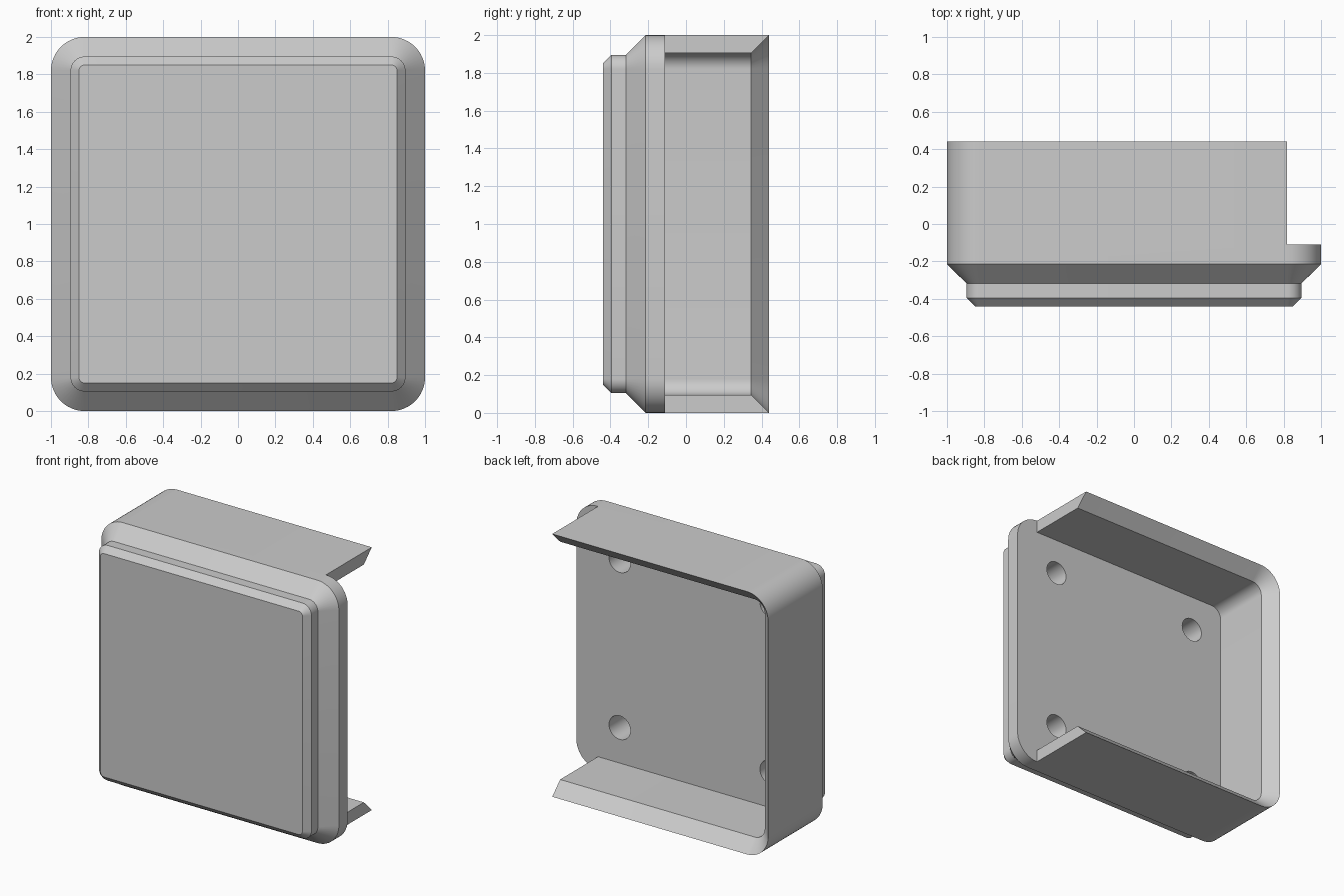
import bpy
import bmesh
from math import cos, sin, pi, radians
from mathutils import Matrix

cube = bpy.data.objects.get("Cube")
if cube:
    bpy.data.objects.remove(cube, do_unlink=True)

grey = bpy.data.materials.new("light_grey")
grey.use_nodes = True
grey.diffuse_color = (0.6, 0.6, 0.6, 1)
grey.node_tree.nodes["Principled BSDF"].inputs["Base Color"].default_value = grey.diffuse_color


def add_object(name, bm):
    bmesh.ops.recalc_face_normals(bm, faces=bm.faces[:])
    mesh = bpy.data.meshes.new(name)
    bm.to_mesh(mesh)
    bm.free()
    mesh.materials.append(grey)
    obj = bpy.data.objects.new(name, mesh)
    bpy.context.collection.objects.link(obj)
    return obj


def rounded_ring(bm, half, radius, y, steps=12):
    """Rounded square in the xz plane, centred at z = 1."""
    ring = []
    core = half - radius
    for quarter, (sx, sz) in enumerate([(1, 1), (-1, 1), (-1, -1), (1, -1)]):
        for i in range(steps + 1):
            a = (quarter + i / steps) * pi / 2
            ring.append(bm.verts.new((sx * core + radius * cos(a), y,
                                      1 + sz * core + radius * sin(a))))
    return ring


# Box: stepped front, straight sides, bevelled back rim, open pocket
FLOOR, RIM = -0.11, 0.44
WALL, CORNER = 0.095, 0.18
profile = [  # inset from the outer outline, y
    (0.15, -0.44), (0.105, -0.395), (0.105, -0.318), (0, -0.215),
    (0, RIM), (WALL, RIM - WALL), (WALL, FLOOR),
]
bm = bmesh.new()
rings = [rounded_ring(bm, 1 - d, CORNER - d, y) for d, y in profile]
for a, b in zip(rings, rings[1:]):
    for i in range(len(a)):
        j = (i + 1) % len(a)
        bm.faces.new((a[i], a[j], b[j], b[i]))
bm.faces.new(rings[0])
bm.faces.new(rings[-1])
box = add_object("box_cover", bm)

# Cutter: opens the left side and drills four blind holes
bm = bmesh.new()
x0, x1, y1 = 0.818, 1.2, 0.7
bmesh.ops.create_cube(bm, size=1, matrix=Matrix.Translation(
    ((x0 + x1) / 2, (FLOOR + y1) / 2, 1)) @ Matrix.Diagonal((x1 - x0, y1 - FLOOR, 2.4, 1)))
for sx in (-1, 1):
    for sz in (-1, 1):
        bmesh.ops.create_cone(
            bm, cap_ends=True, segments=32, radius1=0.09, radius2=0.09, depth=0.3,
            matrix=Matrix.Translation((0.635 * sx, -0.2, 1 + 0.635 * sz))
            @ Matrix.Rotation(pi / 2, 4, "X"))
cutter = add_object("side_and_hole_cutter", bm)
cutter.hide_render = True

cut = box.modifiers.new("openings", "BOOLEAN")
cut.operation = "DIFFERENCE"
cut.solver = "EXACT"
cut.object = cutter
bpy.ops.object.select_all(action="DESELECT")
box.select_set(True)
bpy.context.view_layer.objects.active = box
bpy.ops.object.modifier_apply(modifier=cut.name)
bpy.data.objects.remove(cutter, do_unlink=True)
bpy.ops.object.shade_smooth_by_angle(angle=radians(25))
